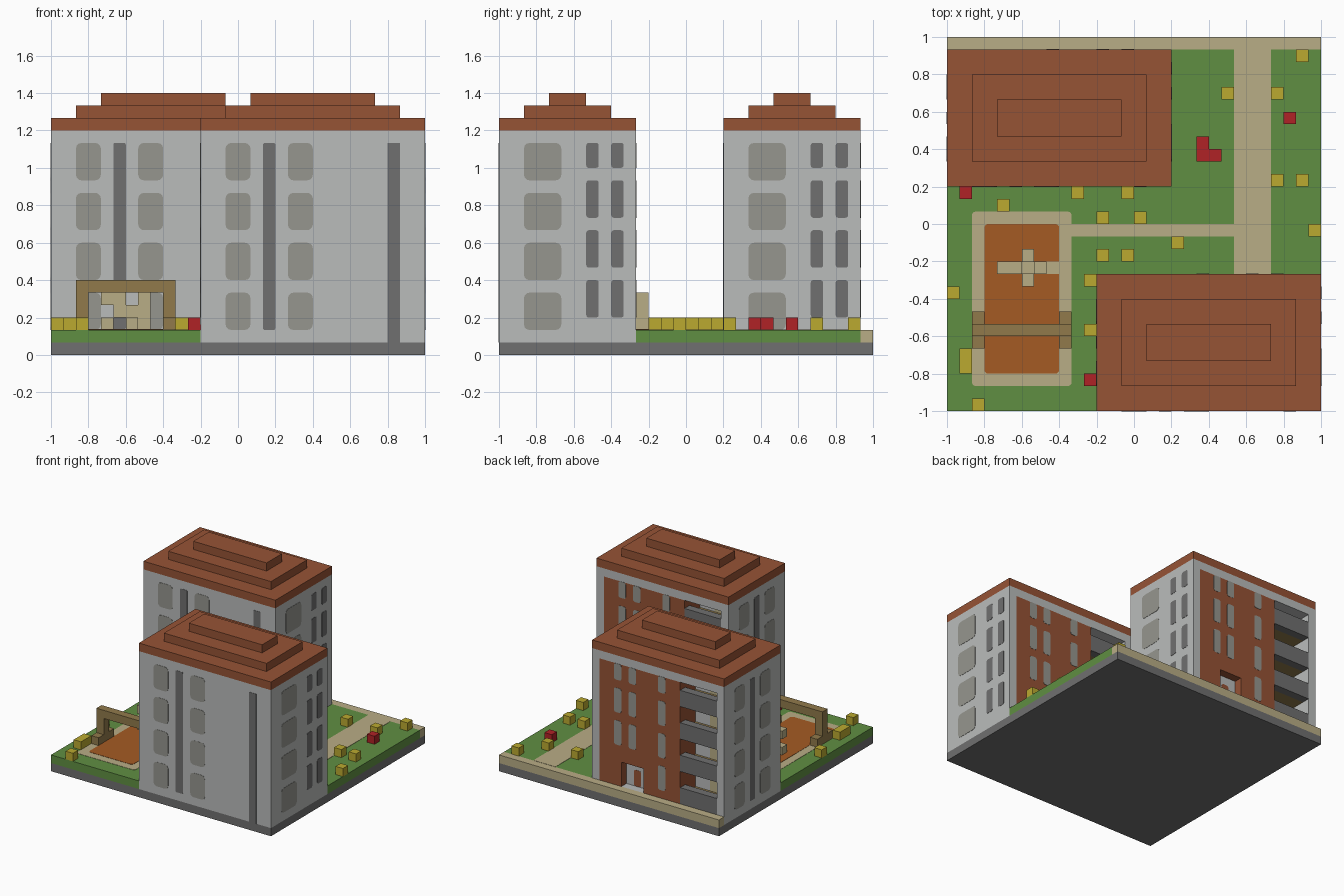
import bpy, bmesh, math
from mathutils import Vector

if "Cube" in bpy.data.objects:
    bpy.data.objects.remove(bpy.data.objects["Cube"], do_unlink=True)

U = 1 / 15      # one block
SKIN = 0.03     # how far painted plates stand off a surface, in blocks


def material(name, code):
    srgb = [int(code[i:i + 2], 16) / 255 for i in (0, 2, 4)]
    rgba = [c / 12.92 if c < 0.04045 else ((c + 0.055) / 1.055) ** 2.4 for c in srgb] + [1]
    m = bpy.data.materials.new(name)
    m.use_nodes = True
    m.diffuse_color = rgba
    m.node_tree.nodes["Principled BSDF"].inputs["Base Color"].default_value = rgba
    return m


WALL = material("light grey wall", "BABCBB")
GLASS = material("window grey", "96968F")
DARK = material("dark grey", "707070")
BRICK = material("red brown brick", "965335")
GRASS = material("grass green", "608F42")
BEIGE = material("beige paving", "B9AD86")
SAND = material("orange sand", "A55B24")
YELLOW = material("yellow bush", "BBAA30")
RED = material("red bush", "B02226")
WOOD = material("brown wood", "917A4B")


def prism(bm, axis, u, v, w, radius=0):
    """Extrude a rectangle, optionally with rounded corners, along an axis."""
    outline = []
    steps = 4 if radius else 1
    corners = ((u[1], v[1], -1, -1), (u[0], v[1], 1, -1), (u[0], v[0], 1, 1), (u[1], v[0], -1, 1))
    for k, (cu, cv, su, sv) in enumerate(corners):
        for s in range(steps):
            a = math.pi / 2 * (k + s / max(steps - 1, 1))
            outline.append((cu + radius * (su + math.cos(a)), cv + radius * (sv + math.sin(a)))
                           if radius else (cu, cv))
    place = {"x": lambda p, q, d: (d, p, q), "y": lambda p, q, d: (p, d, q),
             "z": lambda p, q, d: (p, q, d)}[axis]
    rings = [[bm.verts.new(place(p, q, d)) for p, q in outline] for d in w]
    n = len(outline)
    bm.faces.new(rings[0])
    bm.faces.new(rings[1])
    for i in range(n):
        j = (i + 1) % n
        bm.faces.new((rings[0][i], rings[0][j], rings[1][j], rings[1][i]))


def part(name, mat, boxes=(), plates=(), at=(0, 0)):
    """Boxes are (x range, y range, z range); plates are (axis, u, v, depth, radius)."""
    bm = bmesh.new()
    for x, y, z in boxes:
        prism(bm, "z", x, y, z)
    for axis, u, v, d, r in plates:
        prism(bm, axis, u, v, (d - SKIN, d + SKIN), r)
    bmesh.ops.recalc_face_normals(bm, faces=bm.faces)
    for vert in bm.verts:
        vert.co = (vert.co + Vector((at[0] - 15, at[1] - 15, 0))) * U
    mesh = bpy.data.meshes.new(name)
    bm.to_mesh(mesh)
    bm.free()
    mesh.materials.append(mat)
    obj = bpy.data.objects.new(name, mesh)
    bpy.context.collection.objects.link(obj)
    return obj


def apartment_block(tag, at):
    # Shell: solid core, with a frame around the rear facade
    part(tag + "_walls", WALL, [
        ((0, 18), (0, 8), (1, 18)), ((0, 18), (8, 11), (1, 2)), ((0, 18), (8, 11), (17, 18)),
        ((0, 1), (8, 11), (2, 17)), ((17, 18), (8, 11), (2, 17)), ((11, 14), (8, 10), (2, 5))], at=at)
    # Brick facade with an entrance niche
    part(tag + "_brick_facade", BRICK, [
        ((6, 17), (8, 11), (5, 17)), ((6, 11), (8, 11), (2, 5)), ((14, 17), (8, 11), (2, 5))], at=at)
    part(tag + "_entrance_door", BRICK, plates=[("y", (12, 13), (2, 4), 10, 0.3)], at=at)
    # Stepped roof
    part(tag + "_roof", BRICK, [
        ((i, 18 - i), (i, 11 - i), (18 + i // 2, 19 + i // 2)) for i in (0, 2, 4)], at=at)
    # Balconies in the open corner
    floors = (2, 6, 10, 14)
    part(tag + "_balcony_slabs", WOOD, [((1, 6), (8, 10), (f, f + 1)) for f in floors], at=at)
    part(tag + "_balcony_parapets", DARK, [((1, 6), (10, 11), (f, f + 2)) for f in floors], at=at)
    part(tag + "_balcony_doors", BEIGE,
         plates=[("y", (2, 4), (f + 1, f + 3), 8, 0) for f in floors], at=at)
    # Large windows and tall stripes
    rows = [(f, f + 3) for f in floors]
    windows = [("y", (c, c + 2), r, 0, 0.45) for c in (2, 7) for r in rows]
    windows += [("x", (c, c + 2), r, 0, 0.45) for c in (2, 7) for r in rows]
    windows += [("x", (2, 5), r, 18, 0.45) for r in rows]
    # Narrow windows, shorter under the roof
    slim = [(3, 6), (7, 10), (11, 14), (15, 17)]
    windows += [("y", (c, c + 1), r, 11, 0.25) for c in (8, 12, 14) for r in slim
                if c == 8 or r[0] > 5]
    part(tag + "_windows", GLASS, plates=windows, at=at)
    part(tag + "_dark_windows", DARK, plates=[
        ("x", (c, c + 1), r, 18, 0.2) for c in (7, 9) for r in slim], at=at)
    part(tag + "_stripes", DARK, plates=[
        ("y", (5, 6), (2, 17), 0, 0.15), ("y", (15, 16), (1, 17), 0, 0),
        ("x", (5, 6), (2, 17), 0, 0.15)], at=at)


# Ground
part("base", DARK, [((0, 30), (0, 30), (0, 1))])
part("lawn", GRASS, [((0, 12), (0, 18), (1, 2)), ((12, 30), (11, 18), (1, 2)),
                     ((18, 30), (18, 29), (1, 2))])
part("rear_pavement", BEIGE, [((0, 30), (29, 30), (1, 2))])
part("paths", BEIGE, plates=[("z", (23, 26), (11, 29), 2, 0), ("z", (10, 23), (14, 15), 2, 0),
                             ("z", (2, 10), (2, 16), 2, 0.3)])
part("sand_court", SAND, plates=[("z", (3, 9), (3, 15), 2 + SKIN, 0.3)])

# Two apartment blocks
apartment_block("front_block", (12, 0))
apartment_block("rear_block", (0, 18))

# Playground gate with spread feet
part("gate", WOOD, [((2, 10), (6, 7), (5, 6))]
     + [((c, c + 1), (6, 7), (2, 5)) for c in (2, 9)]
     + [((c, c + 1), (5, 8), (2, 3)) for c in (2, 9)])

# Climbing frame
part("climbing_frame", BEIGE, [
    ((4, 5), (11, 12), (2, 3)), ((4, 5), (11, 12), (4, 5)), ((5, 6), (11, 12), (3, 5)),
    ((6, 7), (11, 12), (2, 4)), ((7, 8), (11, 12), (2, 5)),
    ((6, 7), (10, 11), (2, 3)), ((6, 7), (12, 13), (2, 3))],
    plates=[("z", (8, 9), (11, 12), 2 + 2 * SKIN, 0)])


# Bushes
def bushes(name, mat, spots):
    part(name, mat, [((x, x + 1), (y, y + 1), (2, 3)) for x, y in spots])


bushes("yellow_bushes", YELLOW, [
    (28, 28), (22, 25), (26, 25), (26, 18), (28, 18), (29, 14), (10, 17), (14, 17), (4, 16), (12, 15),
    (15, 15), (18, 13), (12, 12), (14, 12), (11, 10), (0, 9), (11, 6), (1, 3), (1, 4), (2, 0)])
bushes("red_bushes", RED, [(27, 23), (20, 20), (20, 21), (21, 20), (1, 17), (11, 2)])
